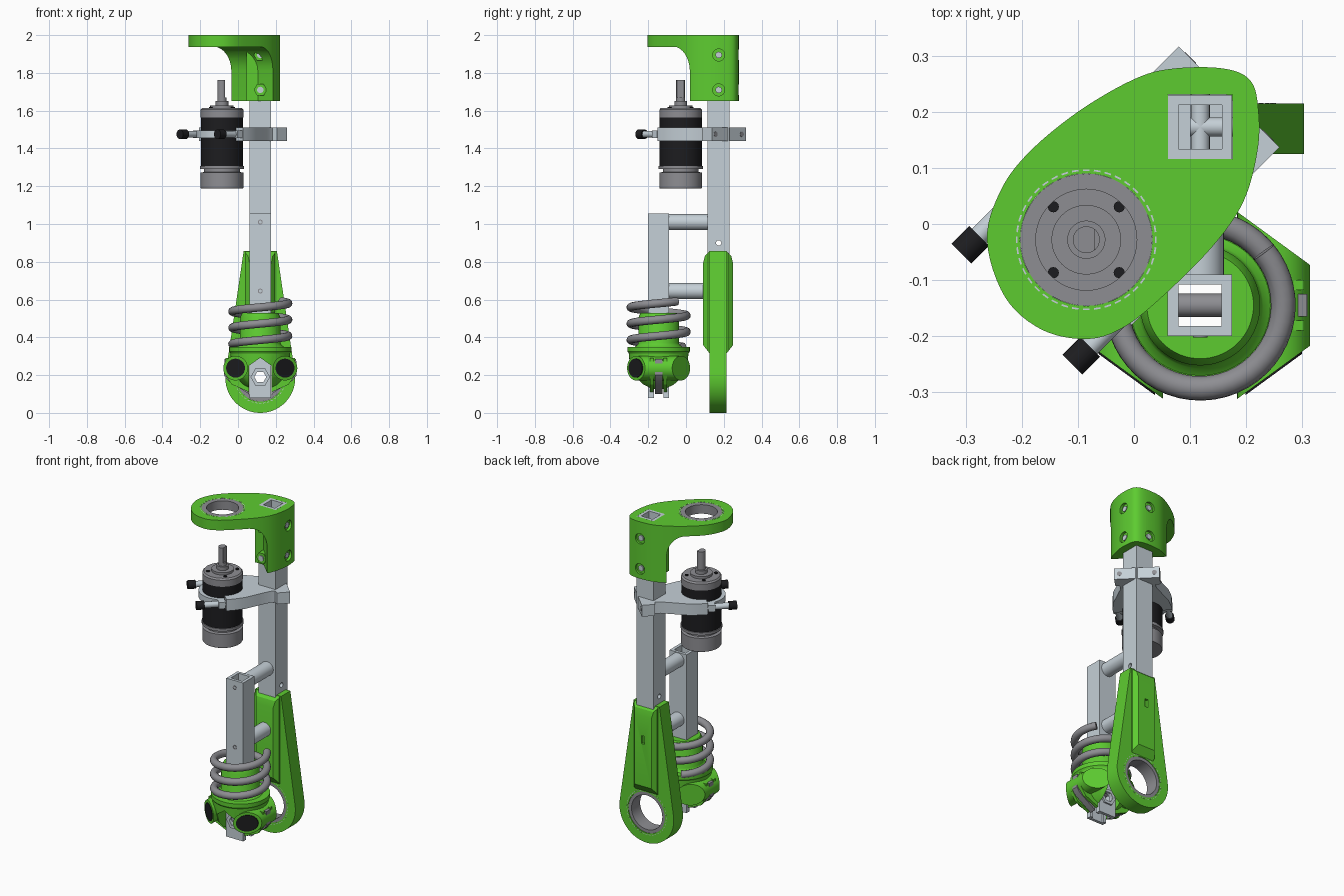
import bpy, bmesh
from math import sin, cos, pi, radians
from mathutils import Vector as V

if "Cube" in bpy.data.objects:
    bpy.data.objects.remove(bpy.data.objects["Cube"])


def mat(name, c):
    m = bpy.data.materials.new(name)
    m.diffuse_color = (*c, 1)
    m.use_nodes = True
    m.node_tree.nodes["Principled BSDF"].inputs["Base Color"].default_value = m.diffuse_color
    return m


GREEN = mat("green", (0.11, 0.6, 0.03))
BLACK = mat("black", (0.012, 0.012, 0.014))
LIGHT = mat("light_metal", (0.56, 0.63, 0.68))
DARK = mat("dark_metal", (0.27, 0.27, 0.29))
X, Y, Z = V((1, 0, 0)), V((0, 1, 0)), V((0, 0, 1))
U, W = V((1, 1, 0)).normalized(), V((1, -1, 0)).normalized()   # diagonal axes


def finish(bm, name, m):
    bmesh.ops.remove_doubles(bm, verts=bm.verts, dist=1e-5)
    bmesh.ops.recalc_face_normals(bm, faces=bm.faces)
    me = bpy.data.meshes.new(name)
    bm.to_mesh(me)
    bm.free()
    ob = bpy.data.objects.new(name, me)
    bpy.context.collection.objects.link(ob)
    if m:
        me.materials.append(m)
    me.shade_smooth()
    me.set_sharp_from_angle(angle=radians(30))
    return ob


def prism(name, pts, lo, hi, m=None, o=(0, 0, 0), a=X, b=Y, n=Z):
    """Outline pts in the plane (a, b), extruded along n from lo to hi."""
    bm = bmesh.new()
    o = V(o)
    r = [[bm.verts.new(o + a * p + b * q + n * h) for p, q in pts] for h in (lo, hi)]
    k = len(pts)
    for f in r:
        bm.faces.new(f)
    for i in range(k):
        j = (i + 1) % k
        bm.faces.new((r[0][i], r[0][j], r[1][j], r[1][i]))
    return finish(bm, name, m)


def box(name, x0, x1, y0, y1, z0, z1, m=None):
    return prism(name, [(x0, y0), (x1, y0), (x1, y1), (x0, y1)], z0, z1, m)


def lathe(name, prof, m=None, o=(0, 0, 0), n=Z, seg=48, closed=False):
    """Profile of (radius, height) points turned about axis n through o."""
    bm = bmesh.new()
    q = V(n).to_track_quat('Z', 'Y')
    rings = [[bm.verts.new(V(o) + q @ V((r * cos(2 * pi * i / seg), r * sin(2 * pi * i / seg), h)))
              for i in range(seg)] for r, h in prof]
    pairs = list(zip(rings, rings[1:])) + ([(rings[-1], rings[0])] if closed else [])
    for s, t in pairs:
        for i in range(seg):
            j = (i + 1) % seg
            bm.faces.new((s[i], s[j], t[j], t[i]))
    return finish(bm, name, m)


def cyl(name, r, lo, hi, m=None, o=(0, 0, 0), n=Z, seg=48):
    return lathe(name, [(0, lo), (r, lo), (r, hi), (0, hi)], m, o, n, seg)


def ring(name, r0, r1, lo, hi, m=None, o=(0, 0, 0), n=Z, seg=48):
    return lathe(name, [(r0, lo), (r1, lo), (r1, hi), (r0, hi)], m, o, n, seg, True)


def boolean(ob, *tools, op='DIFFERENCE'):
    for t in tools:
        md = ob.modifiers.new("bool", 'BOOLEAN')
        md.operation, md.object = op, t
        with bpy.context.temp_override(object=ob, active_object=ob, selected_objects=[ob]):
            bpy.ops.object.modifier_apply(modifier=md.name)
        bpy.data.objects.remove(t)
    ob.data.shade_smooth()
    ob.data.set_sharp_from_angle(angle=radians(30))


def spline(p, steps=6):
    """Closed Catmull-Rom outline."""
    out, k = [], len(p)
    for i in range(k):
        a, b, c, d = (V(p[(i + j - 1) % k]) for j in range(4))
        for s in range(steps):
            t = s / steps
            out.append(tuple(0.5 * (2 * b + (c - a) * t + (2 * a - 5 * b + 4 * c - d) * t * t
                                    + (3 * b - a - 3 * c + d) * t ** 3)))
    return out


HX, HY = -0.085, -0.028          # motor and hub axis
TX, TY = 0.118, 0.173            # rear column axis
SX, SY = 0.118, -0.145           # front column and spring axis

# Top bracket: teardrop plate with a filleted socket block
outline = [(-.262, -.03), (-.24, .055), (-.19, .125), (-.1, .2), (0, .258), (.07, .277), (.16, .277),
           (.208, .255), (.222, .2), (.22, .13), (.195, .04), (.14, -.04), (.05, -.13),
           (-.02, -.185), (-.085, -.205), (-.165, -.188), (-.23, -.13)]
bracket = prism("top_bracket", spline(outline), 1.65, 2.0, GREEN)
fillet = [(.04 + .105 * sin(t * pi / 16), 1.81 + .128 * cos(t * pi / 16)) for t in range(9)]
boolean(bracket, prism("cut", [(-.7, 1.938)] + fillet + [(.145, 1.6), (-.7, 1.6)], -.8, .8, a=U, b=Z, n=W))
boolean(bracket, box("boss", .045, .2, .1, .25, 1.65, 1.96), op='UNION')
boolean(bracket, box("cut", .0605, .1755, .1155, .2305, 1.6, 2.1), cyl("cut", .118, 1.9, 2.1, o=(HX, HY, 0)))
for z in (1.71, 1.895):
    boolean(bracket, cyl("cut", .032, .207, .4, o=(0, TY, z), n=X, seg=24),
            cyl("cut", .032, .265, .4, o=(TX, 0, z), n=Y, seg=24))
    cyl("bracket_bolt_side", .017, .1, .215, LIGHT, (0, TY, z), X, 20)
    cyl("bracket_bolt_back", .017, .1, .272, LIGHT, (TX, 0, z), Y, 20)
    cyl("bracket_nut_front", .035, -.115, -.04, GREEN, (TX, TY, z), Y, 6)
    cyl("bracket_bolt_front", .017, -.12, -.05, LIGHT, (TX, TY, z), Y, 20)
ring("top_bearing", .09, .1178, 1.945, 2.0, DARK, (HX, HY, 0))


def dashes(name, r, c, a, b, n, lo, hi):
    """Fine dashed groove mark around a bearing."""
    for i in range(40):
        t = 2 * pi * i / 40
        e, f = a * cos(t) + b * sin(t), b * cos(t) - a * sin(t)
        prism(name, [(r - .0015, -.006), (r + .0015, -.006), (r + .0015, .006), (r - .0015, .006)],
              lo, hi, LIGHT, c, e, f, n)


dashes("top_groove_mark", .124, (HX, HY, 0), X, Y, Z, 1.99, 2.0008)

# Rear and front square columns
rear = box("rear_column", .06, .175, .115, .23, .4, 2.0, LIGHT)
boolean(rear, box("cut", .079, .157, .134, .212, .3, 2.1), cyl("cut", .014, -.2, .4, o=(0, TY, .9), n=X, seg=20))
front = box("front_column", .06, .175, -.2, -.09, .08, 1.055, LIGHT)
boolean(front, box("cut", .079, .156, -.182, -.108, 0, 1.2), box("cut", 0, .3, -.17, -.12, 0, .14),
        cyl("cut", .032, -.3, 0, o=(SX, 0, .19), n=Y, seg=24))
for z in (.645, 1.01):
    cyl("spacer", .042, -.0905, .1155, LIGHT, (SX, 0, z), Y)
    ring("spacer_bolt", .008, .013, -.202, -.19, DARK, (SX, 0, z), Y, 20)
for y in (-.208, -.092):
    ring("pivot_nut", .032, .052, y, y + .012, LIGHT, (SX, 0, .19), Y, 6)
cyl("cross_pin", .021, .062, .172, DARK, (0, SY, .25), X, 24)

# Lower leg: tapered plate with bearing eye, thick sleeve around the column
eye = (.118, 0, .185)
arc = [(.118 + .185 * cos(radians(t)), .185 + .185 * sin(radians(t))) for t in range(172, 369, 4)]
leg = prism("lower_leg", arc + [(.206, .857), (.03, .857)], -.215, -.125, GREEN, a=X, b=Z, n=-Y)
sleeve = [(.125, .315), (.09, .36), (.09, .79), (.1, .83), (.125, .855), (.215, .855), (.24, .83),
          (.25, .79), (.25, .36), (.215, .315)]
leg_sleeve = prism("sleeve", sleeve, .04, .197, a=Y, b=Z, n=X)
for x, s in ((.04, 1), (.197, -1)):         # bevel the long sleeve edges
    for y, d in ((.089, 1), (.251, -1)):
        boolean(leg_sleeve, prism("cut", [(x - s * .01, y - d * .01), (x + s * .03, y - d * .01),
                                          (x - s * .01, y + d * .04)], .2, .9))
boolean(leg, leg_sleeve, op='UNION')
boolean(leg, cyl("cut", .125, 0, .4, o=eye, n=Y), box("cut", .108, .128, .235, .3, .62, .67))
for z in (.46, .78):
    for s in (-1, 1):
        cyl("leg_bolt", .015, .05, .077 + (.80 - z) * .15, LIGHT, (TX, TY, z), X * s, 20)
ring("leg_bearing", .105, .1248, .128, .212, DARK, eye, Y)
for y in (.1248, .2148):
    dashes("leg_groove_mark", .134, eye, X, Z, Y, y, y + .0006)

# Spring foot: turned cup and post around the front column
foot = lathe("spring_foot", [(0, .12), (.06, .125), (.1, .15), (.135, .19), (.153, .25), (.158, .315), (.165, .325),
                             (.165, .35), (.125, .35), (.112, .36), (.107, .37), (.107, .505), (.095, .53),
                             (0, .53)], GREEN, (SX, SY, 0), seg=64)
bumpers = []
for s in (-1, 1):
    for name, r, m, off in (("bumper", .065, GREEN, 0), ("bumper_pad", .05, BLACK, .004)):
        b = cyl(name, r, -.3, 0, m, (SX + s * .131, 0, .237), Y, 40)
        for v in b.data.vertices:            # slanted bumper ends
            y = -.3 + .73 * (abs(v.co.x - SX) - .082)
            v.co.y = y - off if v.co.y < SY else (-.29 - y if r > .06 else -.19)
        if m is GREEN:
            bumpers.append(b)
boolean(foot, *bumpers, op='UNION')
arch = [(.058, 0), (.177, 0), (.177, .25), (.118, .292), (.058, .25)]
boolean(foot, prism("cut", arch, -.1, .5, a=X, b=Z, n=-Y), box("cut", .0605, .1745, -.1995, -.0905, 0, .7))
for s in (-1, 1):
    side = [(.06, .29), (.19, .285), (.193, .2), (.17, .17), (.06, .1)]
    prism("side_link", side, -.02, .02, DARK, (SX, SY, 0), X * s, Z, Y)
    for y in (-.045, .027):
        prism("side_fin", [(.06, .3), (.185, .29), (.185, .2), (.15, .15), (.06, .11)], y, y + .018,
              GREEN, (SX, SY, 0), X * s, Z, Y)

# Coil spring
cu = bpy.data.curves.new("coil_spring", 'CURVE')
cu.dimensions, cu.bevel_depth, cu.bevel_resolution, cu.use_fill_caps = '3D', .022, 4, True
sp = cu.splines.new('POLY')
sp.points.add(140)
for i, p in enumerate(sp.points):
    a = radians(120 + 1000 * i / 140)
    p.co = (SX + .148 * cos(a), SY + .148 * sin(a), .35 + .24 * i / 140, 1)
sp.use_smooth = True
cu.materials.append(DARK)
bpy.context.collection.objects.link(bpy.data.objects.new("coil_spring", cu))

# Motor with gearbox and D-shaped shaft
M = (HX, HY, 0)
lathe("motor_can", [(0, 1.187), (.11, 1.187), (.113, 1.192), (.113, 1.272), (.095, 1.275), (.095, 1.29), (.117, 1.292),
                    (.117, 1.308), (0, 1.308)], DARK, M)
cyl("motor_body", .112, 1.305, 1.57, BLACK, M)
lathe("motor_cap", [(0, 1.565), (.113, 1.565), (.113, 1.605), (.105, 1.614), (.062, 1.614), (.062, 1.628), (.034, 1.628),
                    (.034, 1.65), (0, 1.65)], DARK, M)
shaft = cyl("motor_shaft", .024, 1.64, 1.762, DARK, M, seg=32)
boolean(shaft, box("cut", HX + .015, HX + .1, -.2, .2, 1.67, 1.9))
for i in range(4):
    t = pi / 4 + i * pi / 2
    cyl("cap_screw", .01, 1.6, 1.619, BLACK, (HX + .083 * cos(t), HY + .083 * sin(t), 0), seg=12)

# Diagonal motor clamp
half = [(-.008, .165), (.03, .165), (.1, .155), (.18, .125), (.25, .1), (.28, .098), (.285, .127), (.36, .127)]
plate = prism("motor_clamp", half + [(u, -w) for u, w in reversed(half)], 1.44, 1.51, LIGHT, M, U, W)
cap = [(-.012, .165), (-.05, .165), (-.05, .13)] + \
      [(-.135 * sin(radians(t)), .135 * cos(radians(t))) for t in range(25, 156, 10)] + \
      [(-.05, -.13), (-.05, -.165), (-.012, -.165)]
prism("clamp_cap", cap, 1.455, 1.495, LIGHT, M, U, W)
for s in (-1, 1):
    o = V((HX, HY, 1.475)) + W * s * .14
    cyl("clamp_bolt", .018, -.135, 0, LIGHT, o, U, 24)
    cyl("clamp_bolt_head", .025, -.175, -.13, BLACK, o, U, 24)
    cyl("clamp_rear_bolt", .014, .3, .361, DARK, V((HX, HY, 1.475)) + W * s * .098, U, 20)
